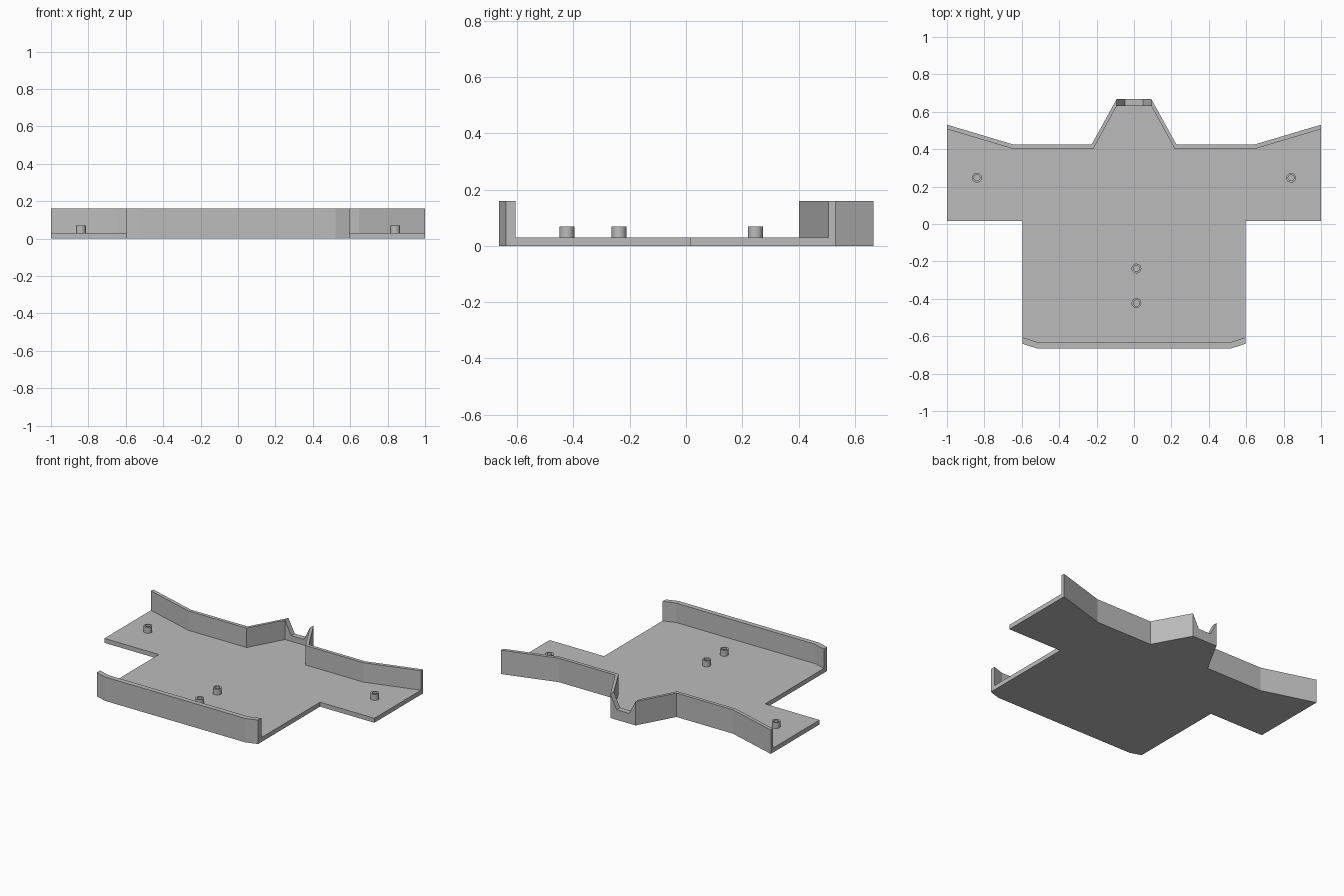
import bpy, bmesh
from mathutils import Vector

cube = bpy.data.objects.get("Cube")
if cube:
    bpy.data.objects.remove(cube)

grey = bpy.data.materials.new("light grey")
grey.use_nodes = True
grey.diffuse_color = (0.5, 0.5, 0.5, 1)
grey.node_tree.nodes["Principled BSDF"].inputs["Base Color"].default_value = grey.diffuse_color

FLOOR, TOP = 0.03, 0.16


def finish(bm, name):
    bmesh.ops.recalc_face_normals(bm, faces=bm.faces)
    mesh = bpy.data.meshes.new(name)
    bm.to_mesh(mesh)
    bm.free()
    mesh.materials.append(grey)
    obj = bpy.data.objects.new(name, mesh)
    bpy.context.collection.objects.link(obj)
    return obj


def prism(name, points, direction):
    """Extrude a flat polygon along a direction."""
    bm = bmesh.new()
    face = bm.faces.new([bm.verts.new(p) for p in points])
    out = bmesh.ops.extrude_face_region(bm, geom=[face])
    moved = [g for g in out["geom"] if isinstance(g, bmesh.types.BMVert)]
    bmesh.ops.translate(bm, verts=moved, vec=Vector(direction))
    return finish(bm, name)


def mirrored(points):
    return [(-x, y) for x, y in reversed(points)]


def wall(name, outer, inner):
    loop = outer + inner[::-1]
    return prism(name, [(x, y, FLOOR) for x, y in loop], (0, 0, TOP - FLOOR))


# Edge lines of the right half, running from the rear tip to the side
rear_outer = [(0.093, 0.667), (0.227, 0.425), (0.645, 0.425), (1, 0.531)]
rear_inner = [(0.093, 0.63), (0.218, 0.402), (0.648, 0.402), (1, 0.507)]
front_outer = [(0.597, -0.64), (0.52, -0.665)]
front_inner = [(0.597, -0.606), (0.515, -0.632)]

# Flat T-shaped plate
half = rear_outer + [(1, 0.015), (0.597, 0.015)] + front_outer
prism("base_plate", [(x, y, 0) for x, y in half + mirrored(half)], (0, 0, FLOOR))

# Upright rims
wall("front_wall", front_outer + mirrored(front_outer), front_inner + mirrored(front_inner))
wall("left_rear_wall", rear_outer, rear_inner)
wall("right_rear_wall", mirrored(rear_outer), mirrored(rear_inner))

# Notched rim at the rear tip
notch = [(0.093, FLOOR), (0.093, TOP), (0.047, 0.068)]
prism("rear_notch", [(x, 0.63, z) for x, z in notch + mirrored(notch)], (0, 0.037, 0))


# Hollow mounting pegs
def peg(name, x, y, sides=24):
    bm = bmesh.new()
    rings = []
    for radius, z in ((0.026, FLOOR), (0.026, 0.07), (0.016, 0.07), (0.016, FLOOR + 0.001)):
        made = bmesh.ops.create_circle(bm, segments=sides, radius=radius)["verts"]
        bmesh.ops.translate(bm, verts=made, vec=(x, y, z))
        rings.append(made)
    for low, high in zip(rings, rings[1:]):
        for i in range(sides):
            j = (i + 1) % sides
            bm.faces.new((low[i], low[j], high[j], high[i]))
    bm.faces.new(rings[-1])
    bm.faces.new(rings[0])
    obj = finish(bm, name)
    bpy.context.view_layer.objects.active = obj
    bpy.ops.object.select_all(action="DESELECT")
    obj.select_set(True)
    bpy.ops.object.shade_smooth_by_angle()


peg("left_peg", 0.84, 0.247)
peg("right_peg", -0.84, 0.247)
peg("middle_peg", 0.013, -0.238)
peg("front_peg", 0.013, -0.423)
